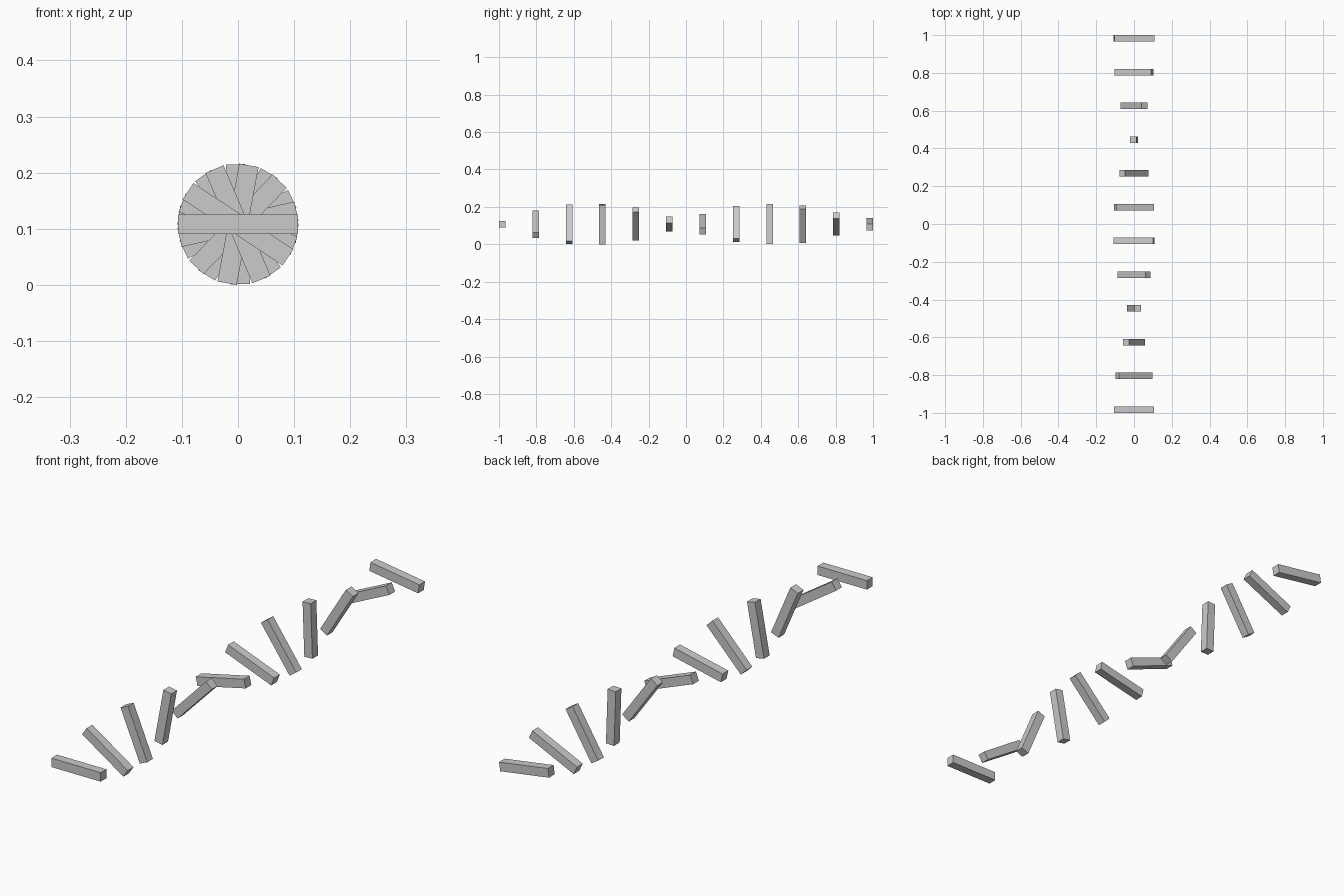
import bpy
from math import radians

if "Cube" in bpy.data.objects:
    bpy.data.objects.remove(bpy.data.objects["Cube"])

COUNT = 12
LENGTH, THICK = 0.2135, 0.035
STEP = 33.5                      # twist between neighbouring bars, degrees
END = 1 - THICK / 2              # y of the outermost bars
CENTRE_Z = 0.108

# Row of square bars along y, each turned a bit further about the row's axis
for i in range(COUNT):
    y = -END + 2 * END * i / (COUNT - 1)
    bpy.ops.mesh.primitive_cube_add(size=1, location=(0, y, CENTRE_Z),
                                    rotation=(0, radians(STEP * i), 0))
    bar = bpy.context.object
    bar.name = f"twisted_bar_{i + 1}"
    bar.scale = (LENGTH, THICK, THICK)
